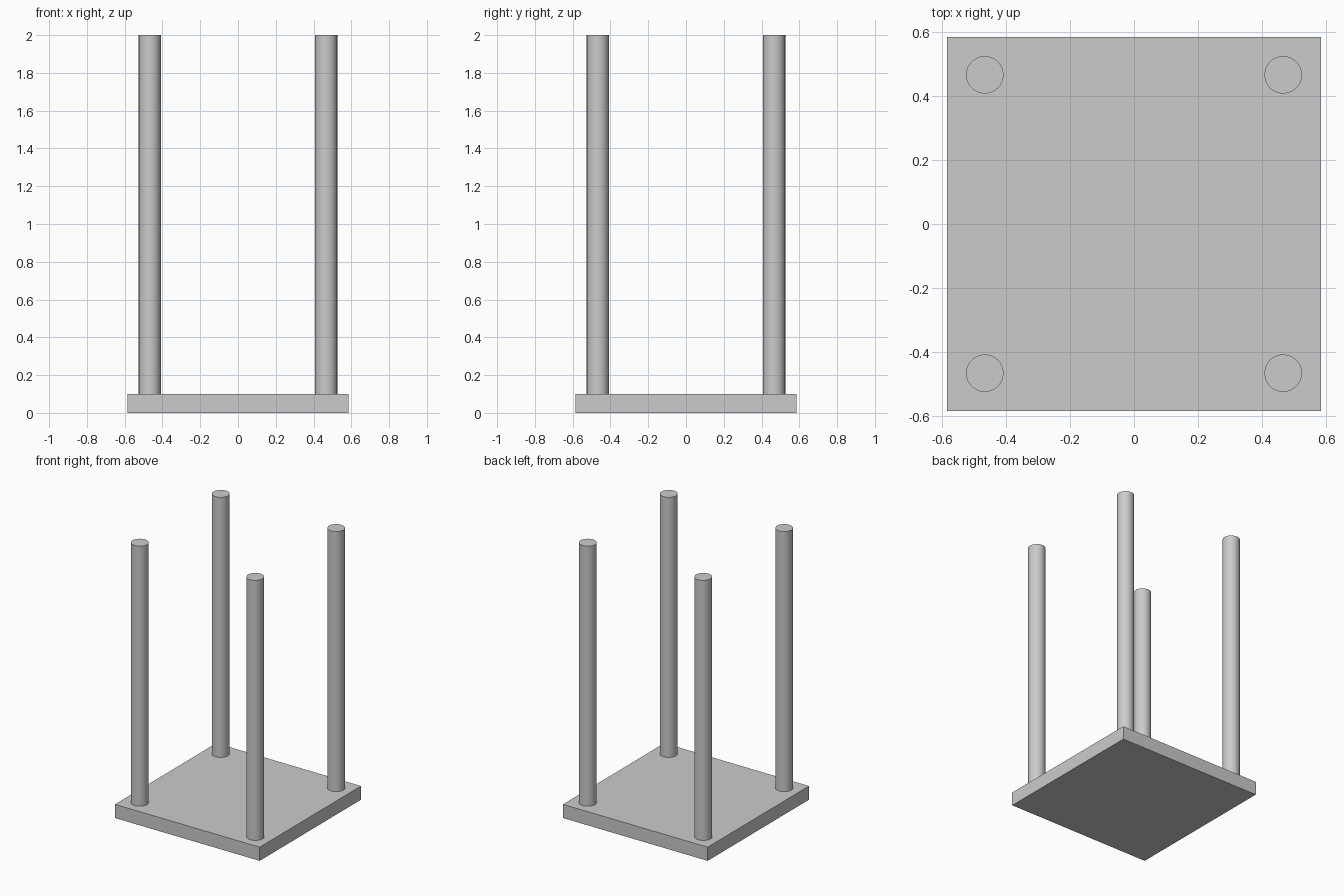
import bpy

if "Cube" in bpy.data.objects:
    bpy.data.objects.remove(bpy.data.objects["Cube"], do_unlink=True)

WIDTH, THICK, HEIGHT = 1.17, 0.10, 2.0
LEG_RADIUS, LEG_OFFSET = 0.0585, 0.467

# Single plain grey
grey = bpy.data.materials.new("plain grey")
grey.use_nodes = True
colour = (0.6, 0.6, 0.6, 1)
grey.diffuse_color = colour
grey.node_tree.nodes["Principled BSDF"].inputs["Base Color"].default_value = colour

# Square slab
bpy.ops.mesh.primitive_cube_add(size=1, location=(0, 0, THICK / 2))
slab = bpy.context.object
slab.name = "slab"
slab.scale = (WIDTH, WIDTH, THICK)
bpy.ops.object.transform_apply(location=False, rotation=False, scale=True)
slab.data.materials.append(grey)

# Round leg at each corner, standing on the slab
for y, depth_name in ((-1, "front"), (1, "back")):
    for x, side_name in ((1, "left"), (-1, "right")):
        bpy.ops.mesh.primitive_cylinder_add(
            vertices=64, radius=LEG_RADIUS, depth=HEIGHT - THICK,
            location=(x * LEG_OFFSET, y * LEG_OFFSET, (HEIGHT + THICK) / 2))
        leg = bpy.context.object
        leg.name = f"{depth_name}_{side_name}_leg"
        leg.data.materials.append(grey)
        bpy.ops.object.shade_smooth_by_angle()
